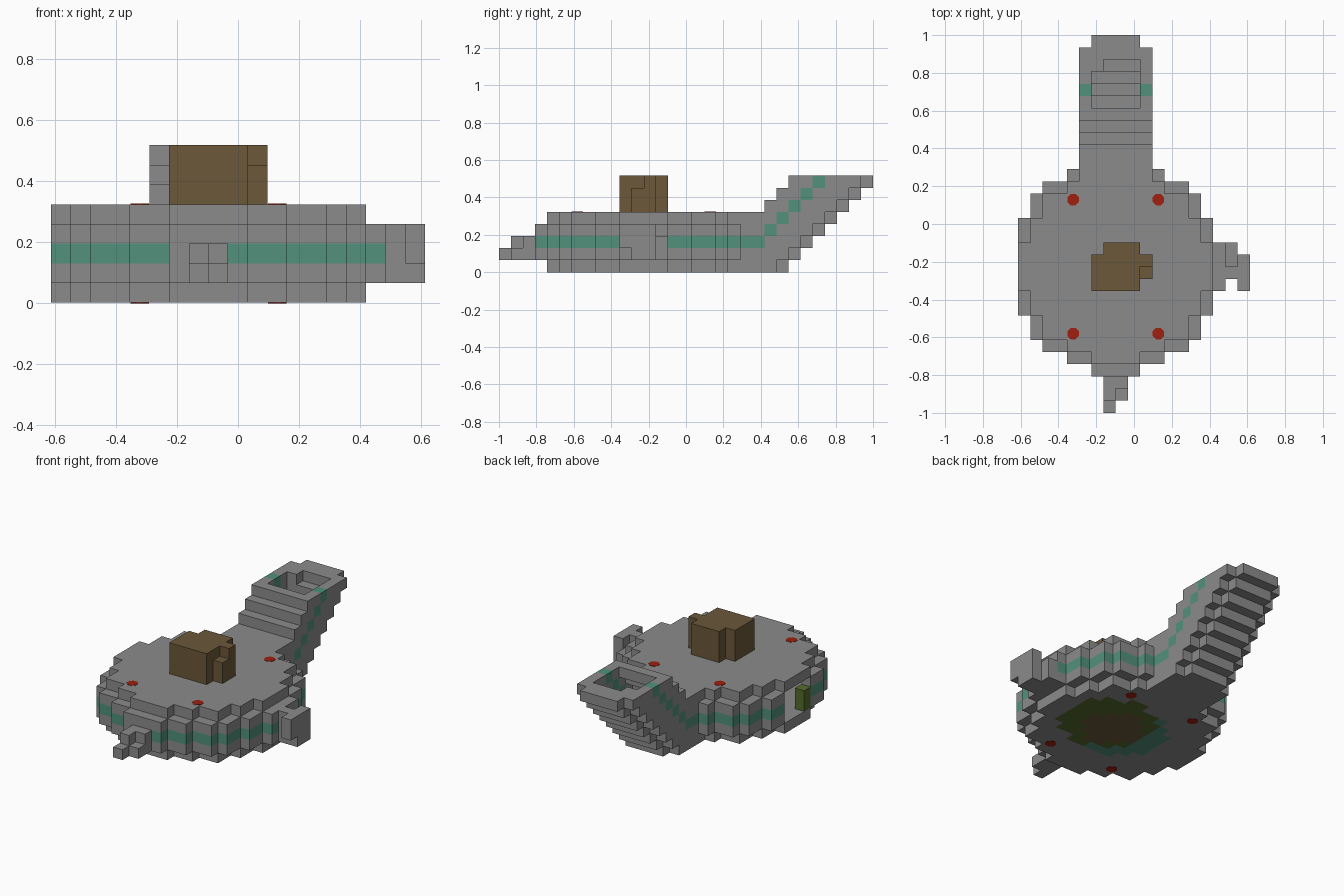
import bpy, bmesh, math
from mathutils import Vector

if "Cube" in bpy.data.objects:
    bpy.data.objects.remove(bpy.data.objects["Cube"], do_unlink=True)

U = 2 / 31                              # edge of one block
ORIGIN = Vector((-9.5 * U, -1, 0))
CX, CY = 8, 12                          # hull centre in blocks


def material(name, rgb):
    m = bpy.data.materials.new(name)
    m.use_nodes = True
    m.diffuse_color = (*rgb, 1)
    m.node_tree.nodes["Principled BSDF"].inputs["Base Color"].default_value = (*rgb, 1)
    return m


MATS = [material("grey", (.26, .26, .26)), material("teal", (.084, .283, .198)),
        material("brown", (.147, .098, .041)), material("olive", (.091, .147, .028)),
        material("red", (.352, .0144, .0052))]
GREY, TEAL, BROWN, OLIVE, RED = range(5)

taken = set()
parts = {}


def add(part, xs, ys, zs, colour=GREY):
    """Fill a box of blocks; xs, ys, zs are half-open ranges."""
    for i in range(*xs):
        for j in range(*ys):
            for k in range(*zs):
                if (i, j, k) not in taken:
                    taken.add((i, j, k))
                    parts.setdefault(part, {})[i, j, k] = colour


def disc(half_widths):
    """Round set of cells from half widths listed edge row to middle row."""
    n = len(half_widths)
    return {(CX + s, CY + t) for r, w in enumerate(half_widths)
            for t in (r - n, n - 1 - r) for s in range(-w, w)}


small = disc([2, 4, 6, 6, 7, 7, 8, 8])
large = disc([2, 4, 6, 7, 7, 8, 8, 9, 9])

# Front nose
add("nose", (7, 9), (2, 3), (1, 3))
add("nose", (7, 8), (1, 2), (1, 3))
add("nose", (8, 9), (1, 2), (1, 2))
add("nose", (7, 8), (0, 1), (1, 2))
add("nose", (6, 9), (3, 4), (2, 3))

# Side arm
add("side_arm", (17, 18), (12, 14), (1, 3))
add("side_arm", (17, 18), (11, 12), (1, 4))
add("side_arm", (18, 19), (11, 13), (1, 4))
add("side_arm", (18, 19), (10, 11), (2, 4))

# Hull: floor, roof and a hollow ring wall with a teal band, open at -x
for i, j in small:
    add("hull_floor", (i, i + 1), (j, j + 1), (0, 1))
    add("hull_roof", (i, i + 1), (j, j + 1), (4, 5))
for i, j in large - small:
    if i >= 0:
        for k in (1, 2, 3):
            add("hull_wall", (i, i + 1), (j, j + 1), (k, k + 1), TEAL if k == 2 else GREY)
add("door_post", (0, 1), (10, 11), (1, 3), OLIVE)

# Sloping tail duct, one step back per layer
for k in range(8):
    start = 17 + k if k > 4 else 19
    for i in (5, 10):
        for j in range(start, 23 + k):
            band = (k == 2 and j <= 21) or (k > 2 and j == 19 + k)
            add("tail", (i, i + 1), (j, j + 1), (k, k + 1), TEAL if band else GREY)
    add("tail", (6, 10), (22 + k, 24 + k), (k, k + 1))
    if k > 4:
        add("tail", (6, 10), (start, start + 1), (k, k + 1))
add("tail", (6, 10), (19, 22), (0, 1))
add("tail", (6, 10), (19, 22), (4, 5))
add("tail", (6, 7), (28, 29), (7, 8))

# Cabin on the roof
add("cabin", (6, 10), (10, 13), (5, 8), BROWN)
add("cabin", (7, 10), (13, 14), (5, 8), BROWN)
add("cabin", (10, 11), (12, 13), (5, 8), BROWN)
add("cabin", (10, 11), (11, 12), (5, 7), BROWN)


def underside(i, j, colour):
    """Painted rounds under the floor, innermost first."""
    for cx, cy, r, paint in ((9, 12, 2.9, BROWN), (10, 12.5, 4.2, OLIVE), (CX, CY, 4.2, TEAL)):
        if math.hypot(i + .5 - cx, j + .5 - cy) < r:
            return paint
    return colour


def build(name, cells):
    """Mesh the exposed block faces of one part."""
    bm = bmesh.new()
    cache = {}
    for cell, colour in cells.items():
        for axis in range(3):
            for side in (0, 1):
                near = list(cell)
                near[axis] += 2 * side - 1
                if tuple(near) in taken:
                    continue
                ring = []
                for a, b in ((0, 0), (1, 0), (1, 1), (0, 1)):
                    p = list(cell)
                    p[axis] += side
                    p[(axis + 1) % 3] += a
                    p[(axis + 2) % 3] += b
                    p = tuple(p)
                    if p not in cache:
                        cache[p] = bm.verts.new(ORIGIN + Vector(p) * U)
                    ring.append(cache[p])
                face = bm.faces.new(ring if side else ring[::-1])
                face.material_index = colour
                if name == "hull_floor" and axis == 2 and not side:
                    face.material_index = underside(cell[0], cell[1], colour)
    mesh = bpy.data.meshes.new(name)
    bm.to_mesh(mesh)
    bm.free()
    for m in MATS:
        mesh.materials.append(m)
    bpy.context.collection.objects.link(bpy.data.objects.new(name, mesh))


for name, cells in parts.items():
    build(name, cells)

# Red lamps, flush on roof and floor
for i in (4, 11):
    for j in (6, 17):
        for k in (0, 5):
            centre = ORIGIN + Vector((i + .5, j + .5, k)) * U
            bpy.ops.mesh.primitive_cylinder_add(vertices=8, radius=.033, depth=.004,
                                                location=centre, rotation=(0, 0, math.pi / 8))
            lamp = bpy.context.object
            lamp.name = "roof_lamp" if k else "floor_lamp"
            lamp.data.materials.append(MATS[RED])
